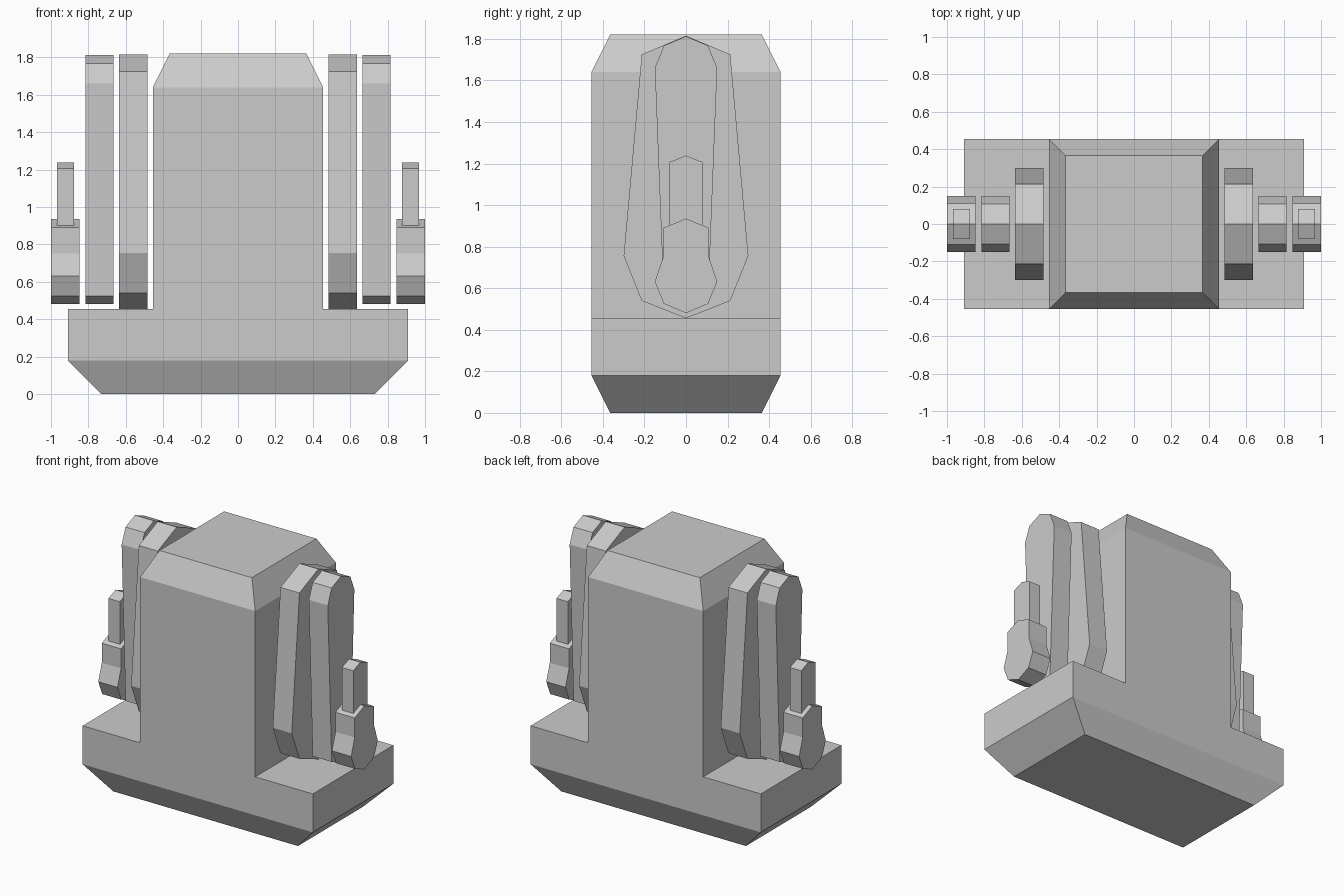
import bpy, bmesh

if "Cube" in bpy.data.objects:
    bpy.data.objects.remove(bpy.data.objects["Cube"])


def make_object(name, bm):
    bmesh.ops.recalc_face_normals(bm, faces=bm.faces)
    mesh = bpy.data.meshes.new(name)
    bm.to_mesh(mesh)
    bm.free()
    obj = bpy.data.objects.new(name, mesh)
    bpy.context.collection.objects.link(obj)
    return obj


def plate(name, half, x0, x1):
    """Slab across x from a half profile of (y, z), listed bottom to top."""
    left = [(-y, z) for y, z in reversed(half) if y > 0]
    bm = bmesh.new()
    face = bm.faces.new([bm.verts.new((x0, y, z)) for y, z in half + left])
    ext = bmesh.ops.extrude_face_region(bm, geom=[face])["geom"]
    moved = [v for v in ext if isinstance(v, bmesh.types.BMVert)]
    bmesh.ops.translate(bm, verts=moved, vec=(x1 - x0, 0, 0))
    return make_object(name, bm)


# Body: stepped profile (x, z, half depth) with tapered top and bottom
half = [(0.73, 0, 0.365), (0.91, 0.18, 0.455), (0.91, 0.455, 0.455),
        (0.455, 0.455, 0.455), (0.455, 1.64, 0.455), (0.365, 1.82, 0.365)]
profile = half + [(-x, z, d) for x, z, d in reversed(half)]
n = len(profile)
bm = bmesh.new()
rings = [[bm.verts.new((x, s * d, z)) for x, z, d in profile] for s in (-1, 1)]
for ring in rings:
    bm.faces.new([ring[i] for i in (0, 1, 10, 11)])
    bm.faces.new(ring[1:5] + ring[7:11])
    bm.faces.new(ring[4:8])
for i in range(n):
    j = (i + 1) % n
    bm.faces.new((rings[0][i], rings[0][j], rings[1][j], rings[1][i]))
make_object("body", bm)

# Side plates: half profile (y, z), inner x, outer x
plates = {
    "inner_plate": ([(0, 0.455), (0.213, 0.54), (0.30, 0.755),
                     (0.213, 1.725), (0, 1.815)], 0.485, 0.635),
    "middle_plate": ([(0, 0.48), (0.106, 0.525), (0.15, 1.66),
                      (0.106, 1.768), (0, 1.812)], 0.665, 0.815),
    "outer_block": ([(0, 0.48), (0.106, 0.525), (0.15, 0.63),
                     (0.11, 0.75), (0.11, 0.89), (0, 0.935)], 0.848, 1.0),
    "outer_post": ([(0.08, 0.90), (0.08, 1.207), (0, 1.238)], 0.878, 0.968),
}
for name, (points, x0, x1) in plates.items():
    plate(name + "_right", points, x0, x1)
    plate(name + "_left", points, -x0, -x1)
